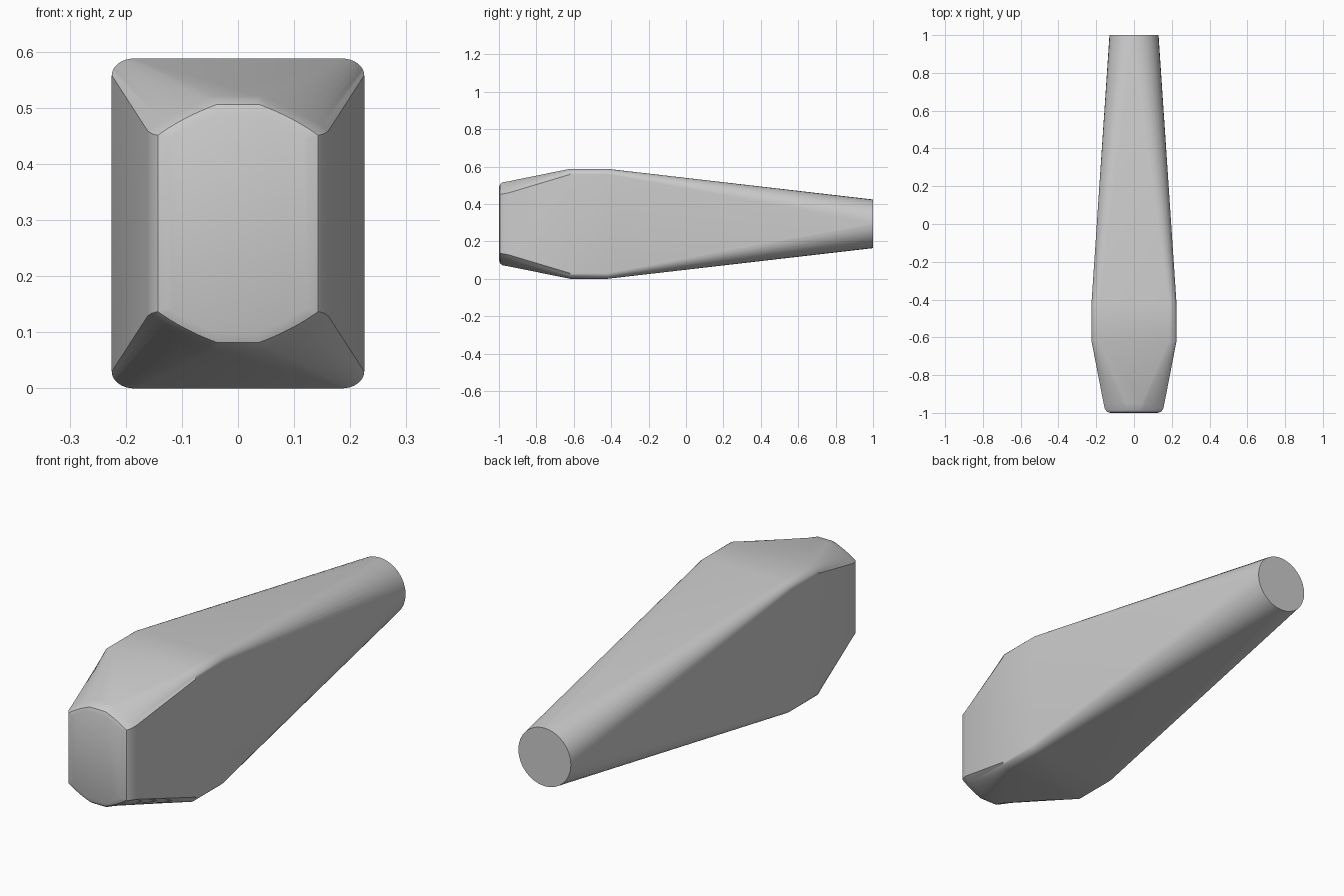
import bpy
import bmesh
from math import cos, sin, pi, radians

cube = bpy.data.objects.get("Cube")
if cube:
    bpy.data.objects.remove(cube)

MID_Z = 0.294
STEPS = 8

# Plain grey finish
grey = bpy.data.materials.new("plain_grey")
grey.use_nodes = True
colour = (0.6, 0.6, 0.6, 1)
grey.diffuse_color = colour
bsdf = grey.node_tree.nodes["Principled BSDF"]
bsdf.inputs["Base Color"].default_value = colour
bsdf.inputs["Roughness"].default_value = 0.6


def section(y, w, h, rx, rz, bulge):
    """Rectangle of half size w, h; bulge 0 cuts its corners straight, 1 rounds them."""
    quarter = []
    for i in range(STEPS + 1):
        t = i / STEPS
        a = t * pi / 2
        u = cos(a) * bulge + (1 - t) * (1 - bulge)
        v = sin(a) * bulge + t * (1 - bulge)
        quarter.append((w - rx + rx * u, h - rz + rz * v))
    half = quarter + [(-x, z) for x, z in reversed(quarter)]
    ring = half + [(-x, -z) for x, z in half]
    return [(x, y, MID_Z + z) for x, z in ring]


# Sections from the blunt nose to the round tail: y, w, h, rx, rz, bulge
sections = [
    (-1.0, 0.125, 0.195, 0.09, 0.045, 0.2),
    (-0.994, 0.143, 0.212, 0.105, 0.055, 0.2),
    (-0.98, 0.154, 0.222, 0.12, 0.062, 0.2),
    (-0.95, 0.161, 0.227, 0.12, 0.062, 0.2),
    (-0.62, 0.225, 0.294, 0.04, 0.03, 1),
    (-0.42, 0.225, 0.294, 0.04, 0.03, 1),
    (1.0, 0.13, 0.13, 0.1299, 0.1299, 1),
]

# Tapered body lofted through the sections
bm = bmesh.new()
rings = [[bm.verts.new(p) for p in section(*s)] for s in sections]
count = len(rings[0])
for a, b in zip(rings, rings[1:]):
    for i in range(count):
        j = (i + 1) % count
        bm.faces.new((a[i], a[j], b[j], b[i]))
bm.faces.new(rings[0])
bm.faces.new(rings[-1])
bmesh.ops.recalc_face_normals(bm, faces=bm.faces)

mesh = bpy.data.meshes.new("tapered_body")
bm.to_mesh(mesh)
bm.free()
mesh.materials.append(grey)
body = bpy.data.objects.new("tapered_body", mesh)
bpy.context.collection.objects.link(body)

# Smooth sides with a crisp tail rim
bpy.ops.object.select_all(action="DESELECT")
body.select_set(True)
bpy.context.view_layer.objects.active = body
bpy.ops.object.shade_smooth_by_angle(angle=radians(30))
